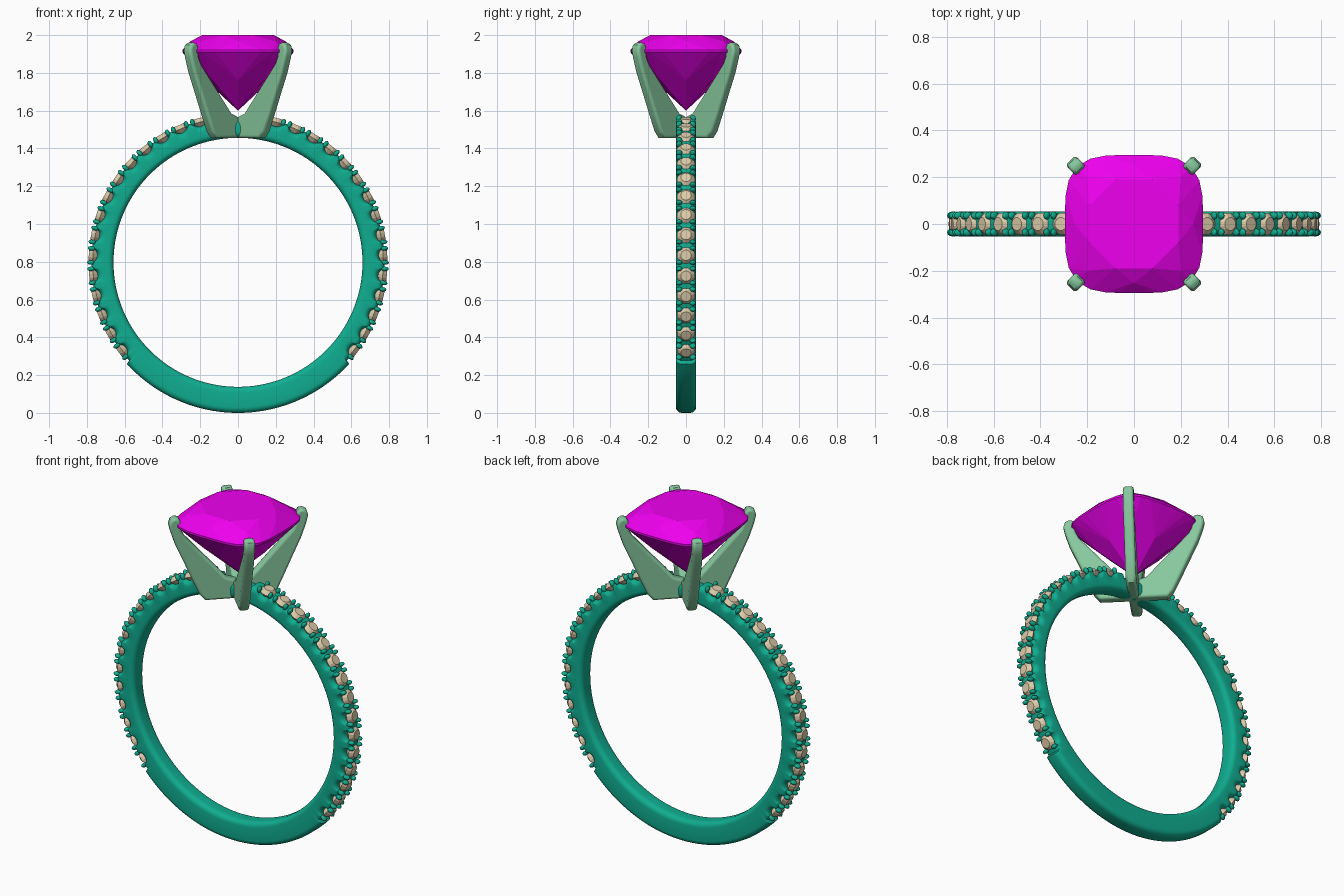
import bpy, bmesh
from math import sin, cos, pi, radians, degrees, sqrt
from mathutils import Matrix, Vector

if "Cube" in bpy.data.objects:
    bpy.data.objects.remove(bpy.data.objects["Cube"])

CZ, R_IN = 0.797, 0.659
PITCH = 8.0
STONES = [-37.3 + PITCH * i for i in range(15)]   # right-hand side, mirrored to the left


def material(name, col):
    m = bpy.data.materials.new(name)
    m.diffuse_color = (*col, 1)
    m.use_nodes = True
    m.node_tree.nodes["Principled BSDF"].inputs["Base Color"].default_value = m.diffuse_color
    return m


def finish(name, bm, mat, smooth=None):
    bmesh.ops.recalc_face_normals(bm, faces=bm.faces)
    me = bpy.data.meshes.new(name)
    bm.to_mesh(me)
    bm.free()
    ob = bpy.data.objects.new(name, me)
    bpy.context.collection.objects.link(ob)
    me.materials.append(mat)
    if smooth:
        bpy.ops.object.select_all(action='DESELECT')
        ob.select_set(True)
        bpy.context.view_layer.objects.active = ob
        bpy.ops.object.shade_smooth_by_angle(angle=radians(smooth))
    return ob


teal = material("band_teal", (0.005, 0.42, 0.28))
green = material("head_green", (0.24, 0.58, 0.34))
magenta = material("gem_magenta", (0.85, 0.0, 0.85))
tan = material("stone_tan", (0.72, 0.60, 0.40))


# Band: rounded section swept round, with scallops under the small stones
def outer_radius(a):
    a = a if a <= 90 else 180 - a            # mirror left to right
    if a < -42:
        return 0.797
    if a > 81:
        return 0.752
    d = min(abs(a - s) for s in STONES)
    w = 2.7
    return 0.776 - (0.03 * sqrt(1 - (d / w) ** 2) if d < w else 0)


bm = bmesh.new()
rings, N = [], 720
for i in range(N):
    a = -90 + 360 * i / N
    ro, t, ring = outer_radius(a), radians(a), []
    for q, (sy, r0, sr) in enumerate([(1, ro, -1), (-1, ro, -1), (-1, R_IN, 1), (1, R_IN, 1)]):
        c = 0.03
        for k in range(6):
            p = (q + k / 5) * pi / 2
            y = sy * (0.053 - c) + c * cos(p)
            r = r0 + sr * c + c * sin(p)
            ring.append(bm.verts.new((r * cos(t), y, CZ + r * sin(t))))
    rings.append(ring)
for i in range(N):
    A, B = rings[i], rings[(i + 1) % N]
    for j in range(len(A)):
        k = (j + 1) % len(A)
        bm.faces.new((A[j], A[k], B[k], B[j]))
finish("band", bm, teal, 40)


# Small stones and the beads that hold them
def on_band(angle, r, y=0):
    """Frame on the band whose local z points outward."""
    t = radians(angle)
    return (Matrix.Translation((r * cos(t), y, CZ + r * sin(t)))
            @ Matrix.Rotation(pi / 2 - t, 4, 'Y'))


stones, beads = bmesh.new(), bmesh.new()
for s in STONES:
    for ang in (s, 180 - s):
        turn = Matrix.Rotation(pi / 12, 4, 'Z')
        bmesh.ops.create_cone(stones, cap_ends=True, segments=12, radius1=0.049, radius2=0.028,
                              depth=0.022, matrix=on_band(ang, 0.780) @ turn)
        bmesh.ops.create_cone(stones, cap_ends=True, segments=12, radius1=0.008, radius2=0.049,
                              depth=0.044, matrix=on_band(ang, 0.747) @ turn)
        for da in (-2.75, 2.75):
            for y in (-0.036, 0.036):
                bmesh.ops.create_icosphere(
                    beads, subdivisions=2, radius=1,
                    matrix=on_band(ang + da, 0.778, y) @ Matrix.Diagonal((0.0125, 0.017, 0.021, 1)))
finish("small_stones", stones, tan)
finish("stone_beads", beads, teal, 60)

# Head: four blade prongs on the diagonals, meeting in the middle
profile = [(0, 1.455), (0.185, 1.455), (0.215, 1.49), (0.255, 1.58), (0.302, 1.69), (0.350, 1.80),
           (0.376, 1.88), (0.385, 1.92), (0.377, 1.948), (0.354, 1.963), (0.330, 1.955),
           (0.318, 1.93), (0.318, 1.885), (0.298, 1.845), (0.07, 1.585), (0, 1.56)]
for n, label in enumerate(("back_right", "back_left", "front_left", "front_right")):
    bm = bmesh.new()
    rot = Matrix.Rotation(pi / 4 + n * pi / 2, 4, 'Z')
    face = bm.faces.new([bm.verts.new((d, -0.029, z)) for d, z in profile])
    ext = bmesh.ops.extrude_face_region(bm, geom=[face])
    bmesh.ops.translate(bm, vec=(0, 0.058, 0),
                        verts=[v for v in ext['geom'] if isinstance(v, bmesh.types.BMVert)])
    bm.transform(rot)
    ob = finish(label + "_prong", bm, green)
    bev = ob.modifiers.new("round_edges", 'BEVEL')
    bev.width, bev.segments, bev.limit_method = 0.014, 3, 'ANGLE'
    bev.angle_limit = radians(50)
    bpy.ops.object.select_all(action='DESELECT')
    ob.select_set(True)
    bpy.context.view_layer.objects.active = ob
    bpy.ops.object.shade_smooth_by_angle(angle=radians(40))


# Centre gem: cushion outline, faceted as a convex hull of its rings
def cushion(r, t, n=3.7):
    k = (abs(cos(t)) ** n + abs(sin(t)) ** n) ** (-1 / n)
    return r * k * cos(t), r * k * sin(t)


bm = bmesh.new()


def ring(count, r, z, phase=0.0, n=3.7):
    for i in range(count):
        x, y = cushion(r, 2 * pi * (i + phase) / count, n)
        bm.verts.new((x, y, z))


ring(8, 0.197, 2.0, 0.5, 2.6)      # table
ring(8, 0.252, 1.967, 0, 3.0)      # crown
ring(32, 0.295, 1.922)             # girdle top
ring(32, 0.295, 1.910)             # girdle bottom
ring(8, 0.172, 1.760, 0, 2.8)      # pavilion
bm.verts.new((0, 0, 1.60))         # culet
bmesh.ops.convex_hull(bm, input=bm.verts)
bmesh.ops.dissolve_limit(bm, angle_limit=radians(1), verts=bm.verts, edges=bm.edges)
finish("centre_gem", bm, magenta)
